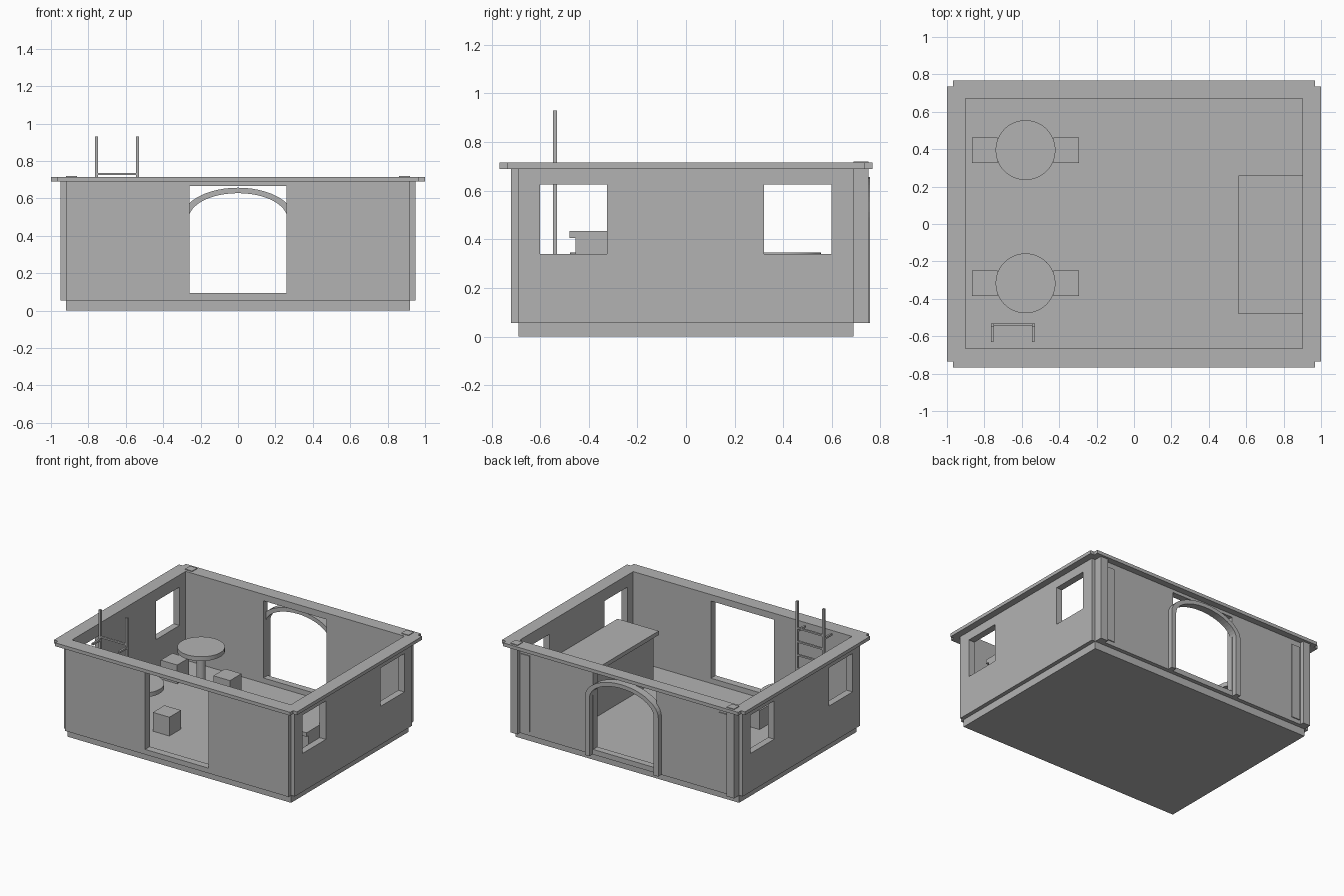
import bpy, bmesh, math

if "Cube" in bpy.data.objects:
    bpy.data.objects.remove(bpy.data.objects["Cube"], do_unlink=True)

GREY = (0.45, 0.45, 0.45, 1)
grey = bpy.data.materials.new("plain grey")
grey.use_nodes = True
grey.diffuse_color = GREY
grey.node_tree.nodes["Principled BSDF"].inputs["Base Color"].default_value = GREY


def finish(name, bm):
    bmesh.ops.recalc_face_normals(bm, faces=bm.faces)
    mesh = bpy.data.meshes.new(name)
    bm.to_mesh(mesh)
    bm.free()
    mesh.materials.append(grey)
    ob = bpy.data.objects.new(name, mesh)
    bpy.context.scene.collection.objects.link(ob)
    return ob


def box(name, x0, x1, y0, y1, z0, z1):
    bm = bmesh.new()
    bmesh.ops.create_cube(bm, size=1)
    for v in bm.verts:
        v.co = (x1 if v.co.x > 0 else x0, y1 if v.co.y > 0 else y0, z1 if v.co.z > 0 else z0)
    return finish(name, bm)


def prism(name, points, offset):
    """Extrude a flat outline along offset."""
    bm = bmesh.new()
    face = bm.faces.new([bm.verts.new(p) for p in points])
    new = bmesh.ops.extrude_face_region(bm, geom=[face])["geom"]
    bmesh.ops.translate(bm, vec=offset, verts=[g for g in new if isinstance(g, bmesh.types.BMVert)])
    return finish(name, bm)


def cylinder(name, x, y, z0, z1, radius, sides=48):
    bm = bmesh.new()
    bmesh.ops.create_cone(bm, cap_ends=True, segments=sides, radius1=radius, radius2=radius, depth=z1 - z0)
    bmesh.ops.translate(bm, vec=(x, y, (z0 + z1) / 2), verts=bm.verts)
    for f in bm.faces:
        f.smooth = len(f.verts) == 4
    for e in bm.edges:
        e.smooth = all(len(f.verts) == 4 for f in e.link_faces)
    return finish(name, bm)


def cut(ob, *limits):
    """Subtract a box from an object and discard the cutter."""
    cutter = box("cutter", *limits)
    mod = ob.modifiers.new("cut", 'BOOLEAN')
    mod.operation, mod.solver, mod.object = 'DIFFERENCE', 'EXACT', cutter
    deps = bpy.context.evaluated_depsgraph_get()
    mesh = bpy.data.meshes.new_from_object(ob.evaluated_get(deps))
    ob.modifiers.clear()
    ob.data = mesh
    bpy.data.objects.remove(cutter, do_unlink=True)


def notched_slab(name, x, y, notch, z0, z1):
    """Rectangle with a small square notch in every corner."""
    a, b = x - notch, y - notch
    quarter = [(x, b), (a, b), (a, y)]
    outline = (quarter + [(-u, v) for u, v in reversed(quarter)]
               + [(-u, -v) for u, v in quarter] + [(u, -v) for u, v in reversed(quarter)])
    return prism(name, [(u, v, z0) for u, v in outline], (0, 0, z1 - z0))


FLOOR, WALL_TOP, TOP = 0.055, 0.69, 0.715
INNER = (-0.9, 0.9, -0.665, 0.67)

# Base, walls and rim
box("floor_base", -0.92, 0.92, -0.69, 0.69, 0, FLOOR)
walls = notched_slab("walls", 0.95, 0.72, 0.03, FLOOR, WALL_TOP)
cut(walls, *INNER, -1, 2)
cut(walls, -0.26, 0.26, -1, 1, 0.093, 0.667)
for y0, y1 in ((-0.6, -0.325), (0.32, 0.598)):
    cut(walls, -2, 2, y0, y1, 0.34, 0.625)
rim = notched_slab("wall_rim", 1.0, 0.768, 0.033, WALL_TOP, TOP)
cut(rim, *INNER, -1, 2)

# Back corner posts with slim panels beside them
for side, s in (("left", 1), ("right", -1)):
    x = sorted((s * 0.86, s * 0.92))
    box(side + "_corner_post", *x, 0.69, 0.75, FLOOR, 0.72)
    x = sorted((s * 0.78, s * 0.85))
    box(side + "_wall_panel", *x, 0.715, 0.727, 0.085, 0.65)

# Arched surround on the back doorway
SPRING, STEPS = 0.49, 24


def arc(a, b):
    angles = [math.pi * i / STEPS for i in range(STEPS + 1)]
    return [(a * math.cos(t), 0.70, SPRING + b * math.sin(t)) for t in angles]


outer, inner = arc(0.302, 0.167), arc(0.264, 0.138)


def feet(points):
    return [(points[0][0], 0.70, FLOOR)] + points + [(points[-1][0], 0.70, FLOOR)]


prism("door_arch", feet(outer) + feet(inner)[::-1], (0, 0.057, 0))

# Round tables, each with a pair of box stools
for place, y in (("front", -0.317), ("back", 0.395)):
    cylinder(place + "_table_top", -0.58, y, 0.313, 0.345, 0.16)
    cylinder(place + "_table_leg", -0.58, y, FLOOR, 0.32, 0.03, 24)
    for side, x in (("left", -0.363), ("right", -0.797)):
        box(f"{place}_{side}_stool", x - 0.068, x + 0.068, y - 0.068, y + 0.068, FLOOR, 0.195)

# Counter
box("counter_body", 0.585, 0.9, -0.455, 0.235, FLOOR, 0.41)
box("counter_top", 0.56, 0.9, -0.48, 0.26, 0.405, 0.435)

# Ladder with brackets reaching back towards the front wall
for side, x in (("right", -0.757), ("left", -0.538)):
    box(side + "_ladder_rail", x - 0.008, x + 0.008, -0.547, -0.531, FLOOR, 0.93)
    box(side + "_ladder_bracket", x - 0.007, x + 0.007, -0.63, -0.54, 0.70, 0.714)
for i in range(7):
    z = 0.73 - 0.1 * i
    box(f"ladder_rung_{i + 1}", -0.757, -0.538, -0.546, -0.532, z - 0.006, z + 0.006)
